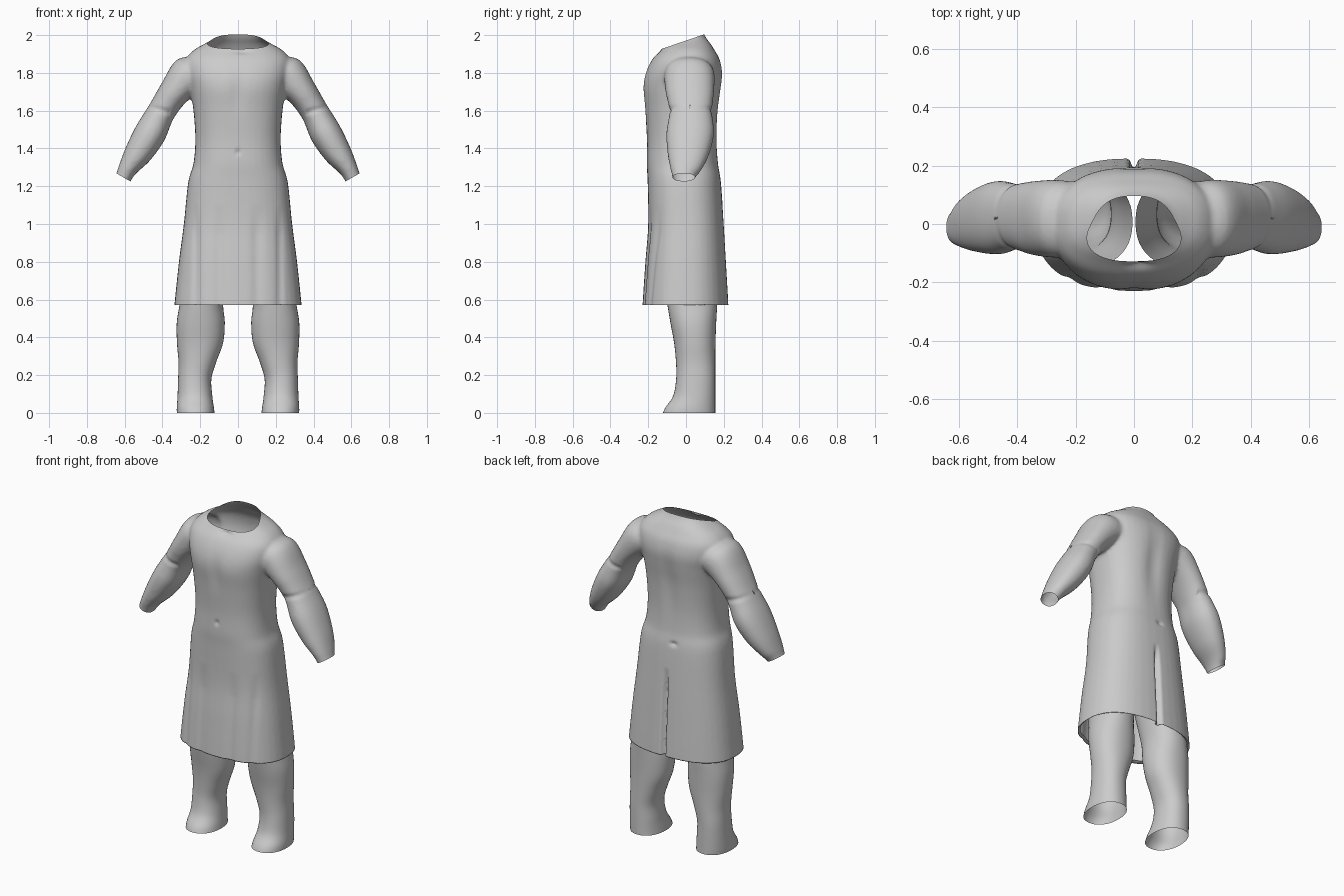
import bpy, bmesh, math
from mathutils import Vector

if "Cube" in bpy.data.objects:
    bpy.data.objects.remove(bpy.data.objects["Cube"])

cloth = bpy.data.materials.new("grey cloth")
cloth.use_nodes = True
cloth.diffuse_color = (0.6, 0.6, 0.6, 1)
cloth.node_tree.nodes["Principled BSDF"].inputs["Base Color"].default_value = (0.6, 0.6, 0.6, 1)


def spline(rows, steps=5):
    """Catmull-Rom interpolation through rows of numbers."""
    out = []
    for i in range(len(rows) - 1):
        a, b, c, d = (rows[max(i - 1, 0)], rows[i], rows[i + 1], rows[min(i + 2, len(rows) - 1)])
        for s in range(steps):
            t = s / steps
            out.append([q + 0.5 * t * (r - p + t * (2 * p - 5 * q + 4 * r - w + t * (3 * (q - r) + w - p)))
                        for p, q, r, w in zip(a, b, c, d)])
    return out + [rows[-1]]


def loft(bm, rows, side=1, power=2.2, caps=True, n=40):
    """Rows: x, z, front y, back y, half width, tilt in degrees."""
    rings = []
    for x, z, y0, y1, half, tilt in spline(rows):
        a = math.radians(tilt)
        ring = []
        for k in range(n):
            t = 2 * math.pi * k / n
            c, s = (math.copysign(abs(f) ** (2 / power), f) for f in (math.cos(t), math.sin(t)))
            ring.append(bm.verts.new((side * (x + half * c * math.cos(a)),
                                      (y0 + y1) / 2 + s * (y1 - y0) / 2,
                                      z + half * c * math.sin(a))))
        rings.append(ring)
    for r, q in zip(rings, rings[1:]):
        for k in range(n):
            bm.faces.new((r[k], r[(k + 1) % n], q[(k + 1) % n], q[k]))
    if caps:
        bm.faces.new(rings[0])
        bm.faces.new(rings[-1])
    bmesh.ops.recalc_face_normals(bm, faces=bm.faces)


def make(name, bm):
    mesh = bpy.data.meshes.new(name)
    bm.to_mesh(mesh)
    bm.free()
    obj = bpy.data.objects.new(name, mesh)
    bpy.context.collection.objects.link(obj)
    mesh.materials.append(cloth)
    mesh.shade_smooth()
    return obj


def cut(bm, point, normal, keep=lambda v: False):
    """Slice open one end, removing what lies beyond the plane."""
    verts = [v for v in bm.verts if not keep(v.co)]
    chosen = set(verts)
    faces = [f for f in bm.faces if all(v in chosen for v in f.verts)]
    edges = list({e for f in faces for e in f.edges})
    bmesh.ops.bisect_plane(bm, geom=verts + edges + faces, plane_co=point,
                           plane_no=normal, clear_outer=True)


# Coat body and sleeves, blended into one skin
body = [(0, 0.50, -0.23, 0.225, 0.342, 0), (0, 0.57, -0.23, 0.225, 0.337, 0),
        (0, 0.80, -0.215, 0.212, 0.313, 0), (0, 1.00, -0.2, 0.2, 0.287, 0),
        (0, 1.22, -0.203, 0.185, 0.264, 0), (0, 1.32, -0.208, 0.17, 0.236, 0),
        (0, 1.45, -0.207, 0.165, 0.226, 0), (0, 1.60, -0.217, 0.173, 0.236, 0),
        (0, 1.72, -0.228, 0.188, 0.255, 0), (0, 1.80, -0.214, 0.194, 0.275, 0),
        (0, 1.87, -0.18, 0.18, 0.275, 0), (0, 1.92, -0.135, 0.152, 0.235, 0),
        (0, 1.955, -0.108, 0.13, 0.175, 0), (0, 1.985, -0.1, 0.107, 0.128, 0),
        (0, 2.03, -0.1, 0.085, 0.105, 0), (0, 2.07, -0.1, 0.085, 0.1, 0)]
sleeve = [(0.15, 1.80, -0.1, 0.13, 0.09, 60), (0.25, 1.79, -0.115, 0.15, 0.108, 50),
          (0.335, 1.70, -0.108, 0.148, 0.083, 36), (0.405, 1.595, -0.088, 0.138, 0.074, 31),
          (0.465, 1.48, -0.104, 0.148, 0.084, 27), (0.53, 1.37, -0.097, 0.122, 0.073, 27),
          (0.585, 1.29, -0.082, 0.082, 0.05, 29), (0.61, 1.24, -0.07, 0.045, 0.043, 32),
          (0.64, 1.18, -0.065, 0.04, 0.045, 32)]
bm = bmesh.new()
loft(bm, body, power=2.45)
for side in (1, -1):
    loft(bm, sleeve, side)
coat = make("coat", bm)
fuse = coat.modifiers.new("fuse", 'REMESH')
fuse.mode = 'VOXEL'
fuse.voxel_size = 0.01
soften = coat.modifiers.new("soften", 'SMOOTH')
soften.iterations = 7
fused = bpy.data.meshes.new_from_object(coat.evaluated_get(bpy.context.evaluated_depsgraph_get()))
coat.modifiers.clear()
bm = bmesh.new()
bm.from_mesh(fused)

# Open the hem, neck and cuffs
cut(bm, (0, 0, 0.57), (0, 0, -1))
cut(bm, (0, 0.085, 2.0), (0, -0.34, 1), lambda p: p.z < 1.85)
for side in (1, -1):
    cut(bm, (side * 0.607, 0, 1.247), (side * 0.5, 0, -0.87),
        lambda p: side * p.x < 0.48 or p.z > 1.5)


def bell(d, width):
    return math.exp(-(d / width) ** 2)


# Press in the back vent, front pleats, chest and small dimples
for v in bm.verts:
    x, y, z = v.co
    if abs(x) > 0.36:
        # Elbow folds
        v.co.y -= math.copysign(0.008, y - 0.02) * bell(z - 1.6 - 0.3 * (abs(x) - 0.4), 0.015)
        continue
    low = min(max((1.1 - z) / 0.15, 0), 1)
    if y > 0.05:
        v.co.y -= 0.035 * low * bell(x, 0.011)
        v.co.y -= 0.012 * bell(x, 0.05) * bell(z - 1.62, 0.18)
        v.co.y -= 0.012 * bell(x + 0.04, 0.02) * bell(z - 1.25, 0.012)
    elif y < -0.05:
        v.co.y += 0.008 * low * (bell(abs(x) - 0.1, 0.03) + bell(abs(x) - 0.22, 0.02))
        v.co.y += 0.008 * bell(x, 0.04) * bell(z - 1.7, 0.1)
        v.co.y += 0.012 * bell(x, 0.01) * bell(z - 1.38, 0.014)
        v.co.y += 0.012 * bell(x - 0.02, 0.035) * bell(z - 1.91, 0.01)

# Turned-in hem lip
rim = [e for e in bm.edges if e.is_boundary and all(v.co.z < 0.575 for v in e.verts)]
lip = bmesh.ops.extrude_edge_only(bm, edges=rim)["geom"]
for v in lip:
    if isinstance(v, bmesh.types.BMVert):
        v.co = Vector((v.co.x * 0.96, v.co.y * 0.94, v.co.z + 0.012))
bmesh.ops.recalc_face_normals(bm, faces=bm.faces)
bm.to_mesh(coat.data)
bm.free()
bpy.data.meshes.remove(fused)
coat.data.shade_smooth()

# Trouser legs, flared over the foot and open at both ends
leg = [(0.224, 0, -0.122, 0.155, 0.1, 0), (0.226, 0.03, -0.108, 0.155, 0.098, 0),
       (0.228, 0.09, -0.068, 0.155, 0.092, 0), (0.229, 0.18, -0.052, 0.155, 0.088, 0),
       (0.215, 0.27, -0.053, 0.155, 0.1, 0), (0.201, 0.37, -0.063, 0.156, 0.122, 0),
       (0.197, 0.48, -0.083, 0.16, 0.127, 0), (0.192, 0.6, -0.102, 0.165, 0.114, 0),
       (0.165, 0.8, -0.125, 0.16, 0.125, 0), (0.135, 1.0, -0.14, 0.155, 0.13, 0)]
for side, name in ((1, "left_trouser_leg"), (-1, "right_trouser_leg")):
    bm = bmesh.new()
    loft(bm, leg, side, caps=False)
    make(name, bm)
